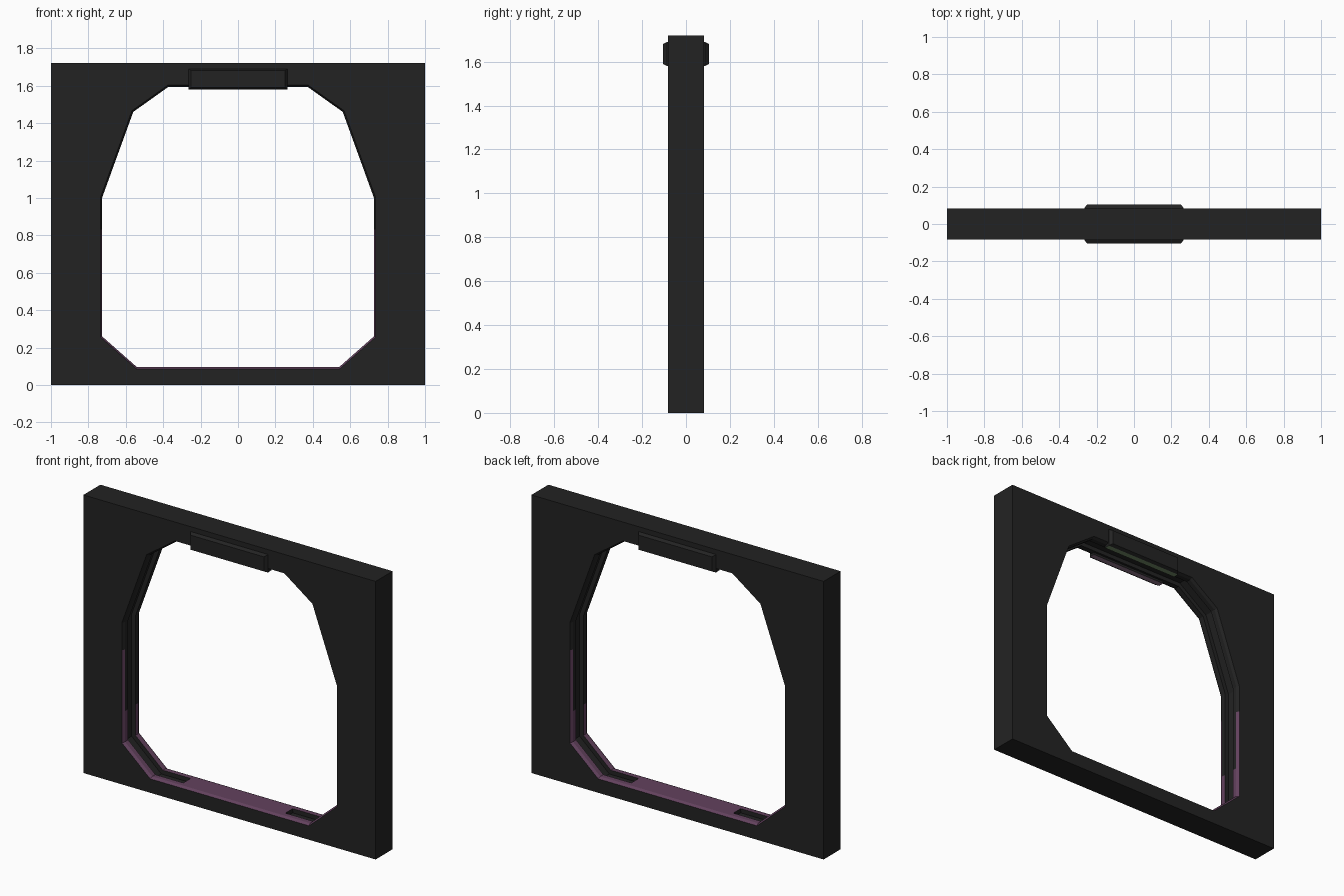
import bpy, bmesh
from mathutils import Vector

if "Cube" in bpy.data.objects:
    bpy.data.objects.remove(bpy.data.objects["Cube"])


def material(name, rgb):
    m = bpy.data.materials.new(name)
    m.diffuse_color = (*rgb, 1)
    m.use_nodes = True
    m.node_tree.nodes["Principled BSDF"].inputs["Base Color"].default_value = m.diffuse_color
    return m


dark = material("dark_metal", (0.0165, 0.0165, 0.0165))
purple = material("threshold_purple", (0.125, 0.054, 0.112))
green = material("green_light", (0.17, 0.26, 0.14))
pink = material("pink_light", (0.27, 0.17, 0.25))


def finish(name, bm, mats):
    bmesh.ops.recalc_face_normals(bm, faces=bm.faces)
    me = bpy.data.meshes.new(name)
    bm.to_mesh(me)
    bm.free()
    for m in mats:
        me.materials.append(m)
    ob = bpy.data.objects.new(name, me)
    bpy.context.collection.objects.link(ob)
    return ob


# Door frame: right half of the opening (x, z), matching outer point, groove flag
half = [
    (0.349, 0.095, 0.349, 0.0, 0),
    (0.35, 0.095, 0.35, 0.0, 1),
    (0.54, 0.095, 1.0, 0.0, 1),
    (0.727, 0.26, 1.0, 0.26, 1),
    (0.727, 0.45, 1.0, 0.45, 1),
    (0.727, 0.83, 1.0, 0.83, 1),
    (0.727, 1.0, 1.0, 1.0, 1),
    (0.56, 1.46, 1.0, 1.72, 1),
    (0.372, 1.594, 0.372, 1.72, 1),
]
loop = half + [(-x, z, -ox, oz, g) for x, z, ox, oz, g in reversed(half)]
n = len(loop)
inner = [Vector(p[:2]) for p in loop]


def offset(d):
    """Mitred offset of the opening, positive is outward into the frame."""
    out = []
    for i, p in enumerate(inner):
        a = (p - inner[i - 1]).normalized()
        b = (inner[(i + 1) % n] - p).normalized()
        na, nb = Vector((a.y, -a.x)), Vector((b.y, -b.x))
        m = (na + nb).normalized()
        out.append(p + m * (d / m.dot(na)))
    return out


edge = offset(0.009)
deep = [q if loop[i][4] else inner[i] for i, q in enumerate(offset(0.026))]
rim = [Vector(p[2:4]) for p in loop]
T = 0.083
# Cross-section rings: wall, chamfer, lip, groove, lip, chamfer, wall
section = [(rim, -T), (edge, -T), (inner, -0.066), (inner, -0.036), (deep, -0.036),
           (deep, 0.036), (inner, 0.036), (inner, 0.066), (edge, T), (rim, T)]
bm = bmesh.new()
rings = [[bm.verts.new((p.x, y, p.y)) for p in pts] for pts, y in section]
# Band number -> height up to which it is purple
paint = {1: 0.83, 7: 0.83, 2: 0.45, 6: 0.45}
for k in range(len(rings)):
    r, s = rings[k], rings[(k + 1) % len(rings)]
    for i in range(n):
        j = (i + 1) % n
        f = bm.faces.new((r[i], r[j], s[j], s[i]))
        z = f.calc_center_median().z
        floor_middle = k == 4 and i == n - 1
        f.material_index = int(floor_middle or z < paint.get(k, -1))
bmesh.ops.dissolve_degenerate(bm, dist=1e-5, edges=bm.edges)
finish("door_frame", bm, [dark, purple])


# Tapered header boxes over the opening, with a coloured underside
def header_box(name, side, light):
    bm = bmesh.new()
    rows = []
    for y, w, z0, z1 in [(0.05, 0.265, 1.58, 1.69), (0.086, 0.265, 1.58, 1.69),
                         (0.105, 0.25, 1.59, 1.68)]:
        rows.append([bm.verts.new((x, side * y, z)) for x, z in
                     [(-w, z0), (w, z0), (w, z1), (-w, z1)]])
    for a, b in zip(rows, rows[1:]):
        for i in range(4):
            bm.faces.new((a[i], a[(i + 1) % 4], b[(i + 1) % 4], b[i]))
    bm.faces.new(rows[0])
    bm.faces.new(rows[-1])
    bm.normal_update()
    for f in bm.faces:
        flat = abs(f.normal.z) > 0.99
        f.material_index = int(flat and f.calc_center_median().z < 1.6)
    finish(name, bm, [dark, light])


header_box("front_header_box", -1, pink)
header_box("back_header_box", 1, green)
